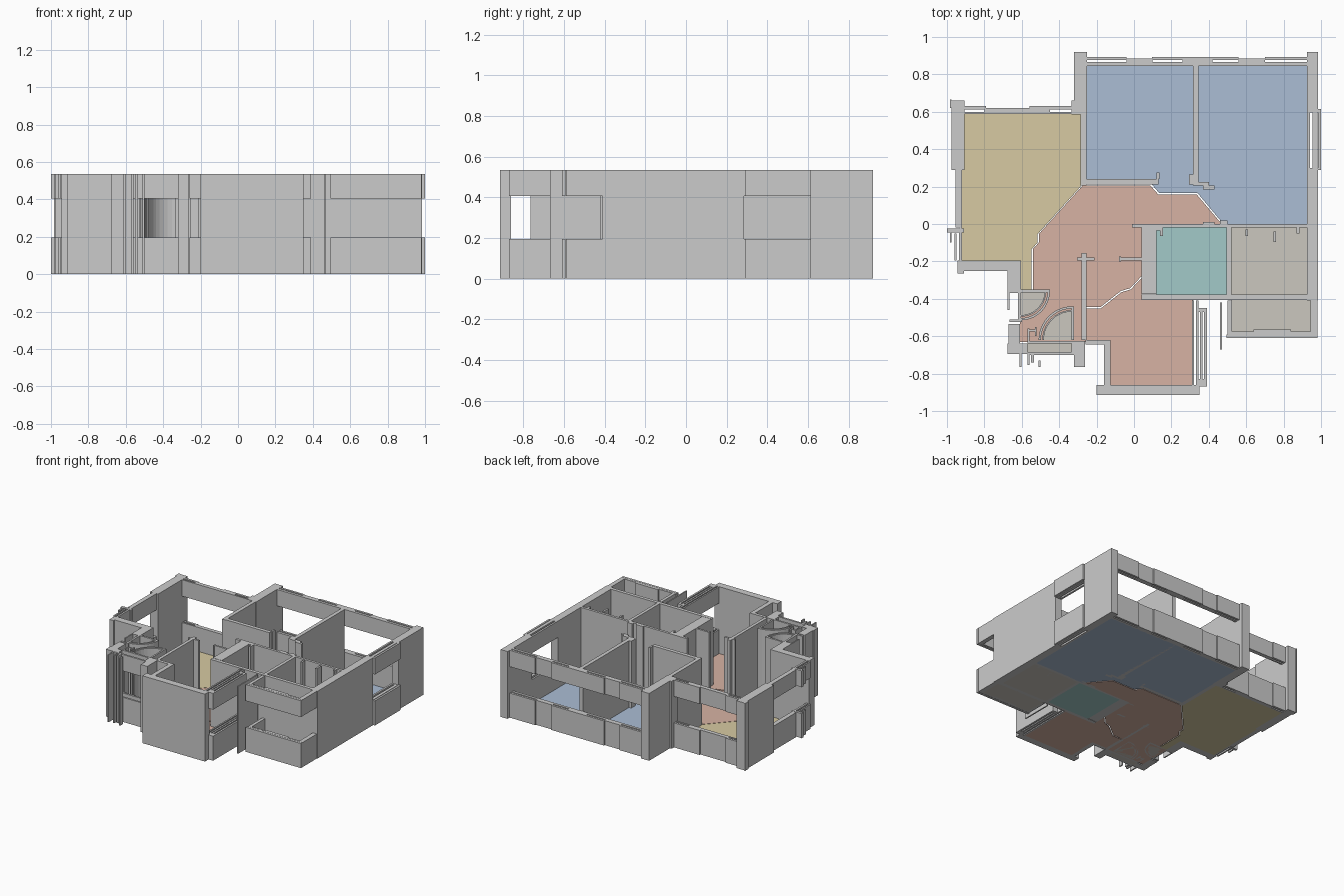
import bpy, bmesh, math

H, SILL, HEAD = 0.535, 0.195, 0.405   # wall height, window bottom, window top


def prism(bm, pts, z0, z1):
    lo = [bm.verts.new((x, y, z0)) for x, y in pts]
    hi = [bm.verts.new((x, y, z1)) for x, y in pts]
    bm.faces.new(lo[::-1])
    bm.faces.new(hi)
    for i in range(len(pts)):
        j = (i + 1) % len(pts)
        bm.faces.new((lo[i], lo[j], hi[j], hi[i]))


def rect(x0, x1, y0, y1):
    return [(x0, y0), (x1, y0), (x1, y1), (x0, y1)]


def build(name, shapes, spans=((0, H),), mat=None):
    bm = bmesh.new()
    for pts in shapes:
        for z0, z1 in spans:
            prism(bm, pts, z0, z1)
    bmesh.ops.recalc_face_normals(bm, faces=bm.faces)
    me = bpy.data.meshes.new(name)
    bm.to_mesh(me)
    bm.free()
    ob = bpy.data.objects.new(name, me)
    bpy.context.collection.objects.link(ob)
    if mat:
        me.materials.append(mat)


def walls(name, *boxes):
    build(name, [rect(*b) for b in boxes])


def window(name, *boxes):
    build(name, [rect(*b) for b in boxes], ((0, SILL), (HEAD, H)))


def arc(cx, cy, r, a0, a1, t=0.012, n=10):
    ang = [math.radians(a0 + (a1 - a0) * i / n) for i in range(n + 1)]
    ring = lambda q: [(cx + q * math.cos(a), cy + q * math.sin(a)) for a in ang]
    return ring(r) + ring(r - t)[::-1]


def pie(cx, cy, r, a0, a1, n=10):
    return [(cx, cy)] + arc(cx, cy, r, a0, a1, 0, n)[:n + 1]


def paint(name, rgb):
    m = bpy.data.materials.new(name)
    m.diffuse_color = (*rgb, 1)
    return m


# Outer full-height walls
walls("right_wall", (0.925, 0.985, -0.41, 0.285), (0.925, 0.985, 0.61, 0.92))
walls("back_pillar", (-0.32, -0.25, 0.66, 0.92), (-0.335, -0.25, 0.585, 0.66))
walls("left_pillar", (-0.975, -0.905, 0.29, 0.66), (-0.985, -0.975, 0.62, 0.665))
walls("front_left_wall", (-0.945, -0.605, -0.25, -0.195), (-0.945, -0.91, -0.265, -0.25),
      (-0.675, -0.605, -0.355, -0.25))
walls("front_wall", (-0.2, 0.35, -0.915, -0.86))
walls("service_pillar", (-0.32, -0.262, -0.765, -0.625))

# Windowed walls: sill and lintel around an open band
window("right_window", (0.925, 0.94, 0.285, 0.61), (0.955, 0.98, 0.3, 0.595),
       (0.985, 1.0, 0.29, 0.615), (0.94, 0.985, 0.285, 0.3), (0.94, 0.985, 0.595, 0.61))
window("back_window_band", (-0.25, 0.925, 0.845, 0.866), (-0.25, 0.925, 0.876, 0.884),
       (-0.04, 0.1, 0.866, 0.876), (0.26, 0.42, 0.866, 0.876), (0.56, 0.7, 0.866, 0.876),
       (-0.25, -0.04, 0.884, 0.893), (0.095, 0.56, 0.884, 0.893), (0.7, 0.925, 0.884, 0.893))
window("left_room_back_window", (-0.905, -0.335, 0.588, 0.6), (-0.905, -0.335, 0.612, 0.62),
       (-0.8, -0.45, 0.6, 0.612), (-0.905, -0.79, 0.62, 0.63), (-0.56, -0.335, 0.62, 0.63))
window("left_window", (-0.955, -0.92, -0.02, 0.295), (-0.935, -0.92, -0.195, -0.02),
       (-0.96, -0.948, -0.195, -0.05), (-1.0, -0.91, -0.045, -0.025), (-0.985, -0.975, -0.1, -0.045))
window("kitchen_left_window", (-0.16, -0.125, -0.86, -0.62), (-0.26, -0.16, -0.645, -0.62))
window("kitchen_right_window", (0.31, 0.322, -0.86, -0.41), (0.332, 0.345, -0.86, -0.41),
       (0.352, 0.365, -0.83, -0.45), (0.375, 0.39, -0.83, -0.45),
       (0.345, 0.39, -0.47, -0.45), (0.345, 0.39, -0.87, -0.83))
window("balcony_front", (0.495, 0.98, -0.61, -0.592), (0.5, 0.98, -0.59, -0.575),
       (0.64, 0.84, -0.575, -0.565))
window("balcony_sides", (0.5, 0.525, -0.575, -0.41), (0.945, 0.98, -0.575, -0.41))
walls("balcony_fin", (0.46, 0.47, -0.67, -0.42))

# Interior partitions
walls("bedroom_left_partition", (-0.285, -0.255, 0.205, 0.585))
walls("bedroom_front_partition", (-0.255, 0.13, 0.21, 0.24), (0.12, 0.135, 0.24, 0.275))
walls("bedroom_divider", (0.315, 0.345, 0.225, 0.845), (0.295, 0.315, 0.21, 0.265),
      (0.315, 0.4, 0.205, 0.225), (0.37, 0.43, 0.185, 0.205))
walls("hall_back_partition", (-0.01, 0.925, -0.02, 0.0), (0.37, 0.43, 0.0, 0.012),
      (0.46, 0.5, 0.0, 0.018))
walls("bath_thick_wall", (0.04, 0.12, -0.375, -0.02))
walls("bath_front_wall", (0.04, 0.925, -0.405, -0.378))
walls("bath_divider", (0.495, 0.52, -0.378, -0.02))
walls("bath_stubs", (0.12, 0.155, -0.035, -0.02), (0.14, 0.155, -0.065, -0.035),
      (0.595, 0.61, -0.065, -0.03), (0.745, 0.76, -0.095, -0.04), (0.87, 0.885, -0.05, -0.02))
walls("hall_left_partition", (-0.28, -0.255, -0.62, -0.155), (-0.305, -0.28, -0.195, -0.18),
      (-0.255, -0.21, -0.195, -0.18), (-0.07, 0.04, -0.195, -0.18), (-0.08, -0.07, -0.2, -0.175))

# Small service room with curved fixtures
walls("service_left_wall", (-0.67, -0.61, -0.69, -0.535), (-0.675, -0.57, -0.695, -0.64),
      (-0.675, -0.665, -0.46, -0.355), (-0.665, -0.62, -0.37, -0.355),
      (-0.665, -0.6, -0.525, -0.51), (-0.62, -0.605, -0.51, -0.355))
window("service_front_wall", (-0.57, -0.32, -0.64, -0.625), (-0.57, -0.32, -0.7, -0.685),
       (-0.335, -0.32, -0.685, -0.64))
walls("service_pipes", (-0.612, -0.602, -0.765, -0.695), (-0.57, -0.56, -0.755, -0.7),
      (-0.55, -0.535, -0.74, -0.7), (-0.51, -0.5, -0.765, -0.73), (-0.57, -0.56, -0.625, -0.56),
      (-0.53, -0.52, -0.6, -0.55), (-0.56, -0.53, -0.575, -0.565))
build("curved_screens", [arc(-0.605, -0.36, 0.155, -90, 0), arc(-0.605, -0.36, 0.135, -90, 0, 0.008),
                         arc(-0.33, -0.62, 0.18, 90, 180), arc(-0.33, -0.62, 0.16, 90, 180, 0.008),
                         rect(-0.605, -0.45, -0.365, -0.35), rect(-0.335, -0.322, -0.62, -0.44)])

# Coloured floors
blue = paint("blue_floor", (0.41, 0.51, 0.66))
sand = paint("sand_floor", (0.68, 0.59, 0.36))
pink = paint("pink_floor", (0.68, 0.45, 0.37))
teal = paint("teal_floor", (0.36, 0.59, 0.58))
stone = paint("stone_floor", (0.6, 0.57, 0.52))
slab = ((0, 0.004),)

build("bedroom_floors", [
    [(-0.255, 0.85), (0.32, 0.85), (0.32, 0.165), (0.135, 0.165), (0.095, 0.212), (-0.255, 0.212)],
    [(0.32, 0.85), (0.93, 0.85), (0.93, -0.005), (0.482, -0.005), (0.34, 0.165), (0.32, 0.165)]],
    slab, blue)
build("living_floor", [
    [(-0.905, 0.59), (-0.285, 0.59), (-0.285, 0.2), (-0.516, -0.055), (-0.516, -0.1),
     (-0.547, -0.135), (-0.547, -0.355), (-0.605, -0.355), (-0.605, -0.195), (-0.92, -0.195),
     (-0.92, 0.29), (-0.905, 0.29)]], slab, sand)
build("hall_floor", [
    [(-0.275, 0.205), (0.088, 0.205), (0.13, 0.158), (0.335, 0.158), (0.473, -0.005), (0.04, -0.005),
     (0.04, -0.28), (-0.02, -0.343), (-0.07, -0.358), (-0.18, -0.445), (-0.26, -0.445),
     (-0.26, -0.63), (-0.61, -0.63), (-0.61, -0.36), (-0.54, -0.36), (-0.54, -0.133),
     (-0.508, -0.098), (-0.508, -0.052)]], slab, pink)
build("kitchen_floor", [
    [(-0.26, -0.452), (-0.178, -0.452), (-0.068, -0.365), (-0.018, -0.35), (0.04, -0.29),
     (0.04, -0.4), (0.315, -0.4), (0.315, -0.865), (-0.13, -0.865), (-0.13, -0.625),
     (-0.26, -0.625)]], slab, pink)
build("bathroom_floor", [rect(0.12, 0.497, -0.38, -0.02)], slab, teal)
build("utility_floors", [rect(0.518, 0.928, -0.38, -0.02), rect(0.52, 0.95, -0.58, -0.4)], slab, stone)
build("fixture_floors", [pie(-0.605, -0.36, 0.127, -90, 0), pie(-0.33, -0.62, 0.152, 90, 180),
                         rect(-0.57, -0.335, -0.69, -0.635)], ((0, 0.007),), stone)
